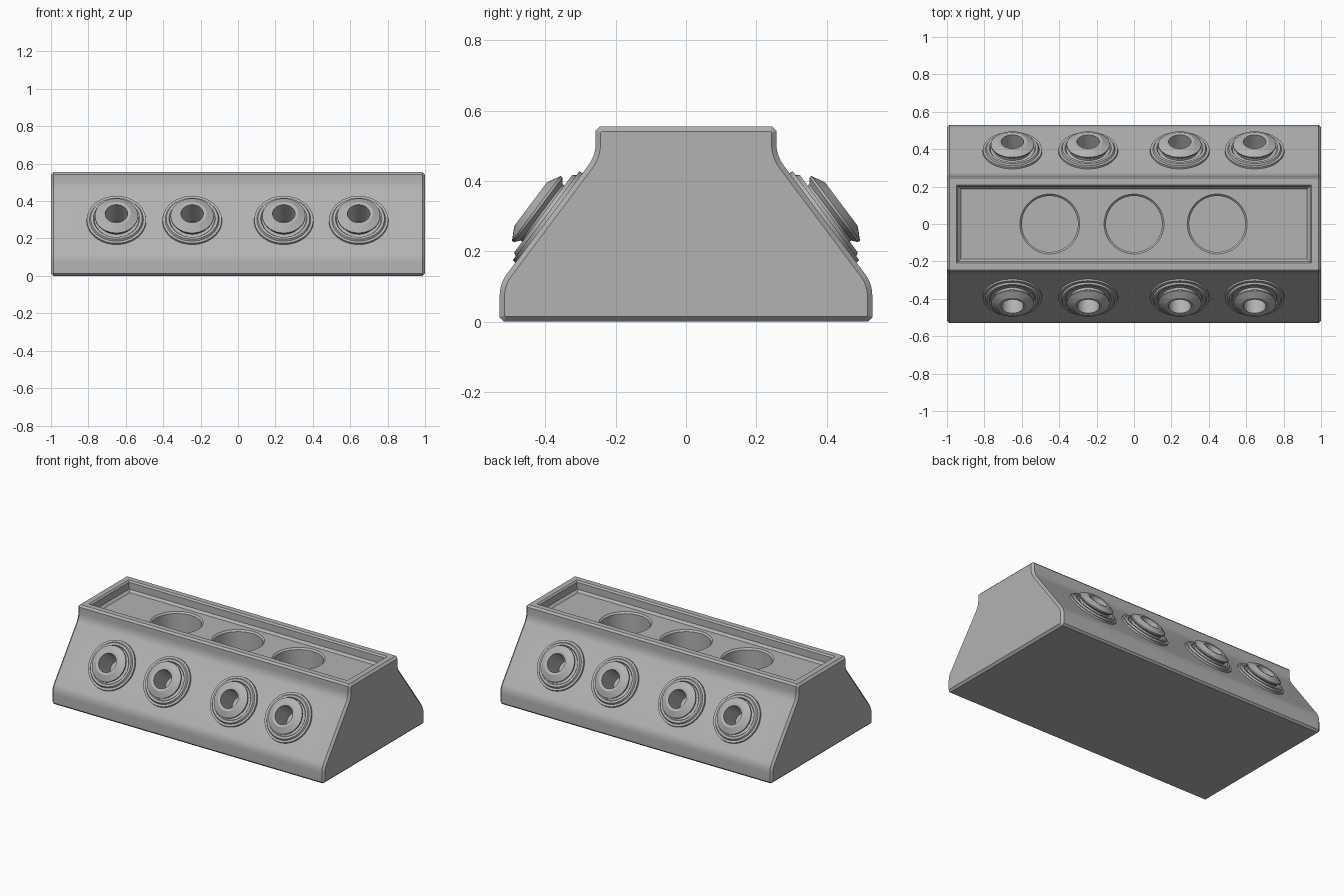
import bpy, bmesh, math
from mathutils import Matrix, Vector

if "Cube" in bpy.data.objects:
    bpy.data.objects.remove(bpy.data.objects["Cube"], do_unlink=True)

grey = bpy.data.materials.new("mid_grey")
grey.use_nodes = True
grey.diffuse_color = (0.45, 0.45, 0.45, 1)
grey.node_tree.nodes["Principled BSDF"].inputs["Base Color"].default_value = grey.diffuse_color


def make(name, bm, matrix=None):
    """Turn a bmesh into a grey object."""
    bmesh.ops.recalc_face_normals(bm, faces=bm.faces)
    mesh = bpy.data.meshes.new(name)
    bm.to_mesh(mesh)
    bm.free()
    mesh.materials.append(grey)
    obj = bpy.data.objects.new(name, mesh)
    bpy.context.collection.objects.link(obj)
    if matrix:
        obj.matrix_world = matrix
    return obj


def lathe(name, points, matrix, closed=False, steps=48):
    """Revolve (radius, height) points round the local z axis."""
    bm = bmesh.new()
    verts = [bm.verts.new((r, 0, h)) for r, h in points]
    pairs = list(zip(verts, verts[1:]))
    if closed:
        pairs.append((verts[-1], verts[0]))
    edges = [bm.edges.new(p) for p in pairs]
    bmesh.ops.spin(bm, geom=verts + edges, cent=(0, 0, 0), axis=(0, 0, 1),
                   angle=math.tau, steps=steps)
    bmesh.ops.remove_doubles(bm, verts=bm.verts, dist=1e-5)
    return make(name, bm, matrix)


def smooth(obj):
    bpy.ops.object.select_all(action="DESELECT")
    obj.select_set(True)
    bpy.context.view_layer.objects.active = obj
    bpy.ops.object.shade_smooth_by_angle(angle=math.radians(28))


def rounded(before, corner, after, size, steps=5):
    """Quadratic rounding of a profile corner."""
    b, c, a = Vector(before), Vector(corner), Vector(after)
    p, q = c + (b - c).normalized() * size, c + (a - c).normalized() * size
    return [tuple(p.lerp(c, t).lerp(c.lerp(q, t), t))
            for t in (i / steps for i in range(steps + 1))]


# Body: side profile extruded along x, with chamfered ends
foot, low, high, rim = (0.53, 0.012), (0.53, 0.108), (0.257, 0.472), (0.257, 0.543)
half = [(0.518, 0), foot] + rounded(foot, low, high, 0.035)
half += rounded(low, high, rim, 0.035) + [rim, (0.245, 0.555)]
outline = half + [(-y, z) for y, z in reversed(half)]
bm = bmesh.new()
cap = bm.faces.new([bm.verts.new((-1, y, z)) for y, z in outline])
ext = bmesh.ops.extrude_face_region(bm, geom=[cap], use_keep_orig=True)
end = [g for g in ext["geom"] if isinstance(g, bmesh.types.BMFace)][0]
bmesh.ops.translate(bm, verts=end.verts, vec=(2, 0, 0))
bmesh.ops.recalc_face_normals(bm, faces=bm.faces)
outer = list(bm.verts)
bmesh.ops.inset_individual(bm, faces=[cap, end], thickness=0.014, use_even_offset=True)
for v in outer:
    v.co.x *= 0.986
body = make("body", bm)

cutters = []

# Top tray: stepped rectangular recess
bm = bmesh.new()
rings = []
for hx, hy, z in ((0.925, 0.187, 0.485), (0.94, 0.2, 0.5), (0.94, 0.2, 0.545),
                  (0.95, 0.21, 0.556), (0.95, 0.21, 0.6)):
    rings.append([bm.verts.new((sx * hx, sy * hy, z))
                  for sx, sy in ((-1, -1), (1, -1), (1, 1), (-1, 1))])
for a, b in zip(rings, rings[1:]):
    for i in range(4):
        j = (i + 1) % 4
        bm.faces.new((a[i], a[j], b[j], b[i]))
bm.faces.new(rings[0])
bm.faces.new(rings[-1])
cutters.append(make("tray_cutter", bm))

# Round wells in the tray floor
for x in (-0.45, 0, 0.445):
    cutters.append(lathe("well_cutter",
                         [(0, -0.3), (0.15, -0.3), (0.15, -0.01), (0.16, 0), (0.16, 0.03), (0, 0.03)],
                         Matrix.Translation((x, 0, 0.485)), steps=64))

# Sockets on both slopes: thin flange, flared collar and a bored hole
collar = [(0.06, -0.005), (0.06, 0.063), (0.077, 0.065), (0.115, 0.045), (0.115, 0.038),
          (0.1, 0.026), (0.1, 0.012), (0.118, 0.012), (0.124, 0.02), (0.138, 0.02),
          (0.144, 0.01), (0.158, 0.01), (0.16, -0.005)]
for side, label in ((-1, "front"), (1, "back")):
    tilt = Vector((0, side * 0.8, 0.6)).to_track_quat("Z", "Y").to_matrix().to_4x4()
    for n, x in enumerate((-0.65, -0.245, 0.245, 0.645)):
        place = Matrix.Translation((x, side * 0.39, 0.295)) @ tilt
        smooth(lathe(f"{label}_socket_{n + 1}", collar, place, closed=True))
        cutters.append(lathe("bore_cutter",
                             [(0, -0.09), (0.06, -0.09), (0.06, 0.1), (0, 0.1)], place))

# Cut the body, then discard the cutters
for c in cutters:
    c.hide_render = True
    mod = body.modifiers.new(c.name, "BOOLEAN")
    mod.operation, mod.solver, mod.object = "DIFFERENCE", "EXACT", c
bpy.context.view_layer.update()
cut = bpy.data.meshes.new_from_object(body.evaluated_get(bpy.context.evaluated_depsgraph_get()))
body.modifiers.clear()
body.data = cut
for c in cutters:
    bpy.data.objects.remove(c, do_unlink=True)
smooth(body)
